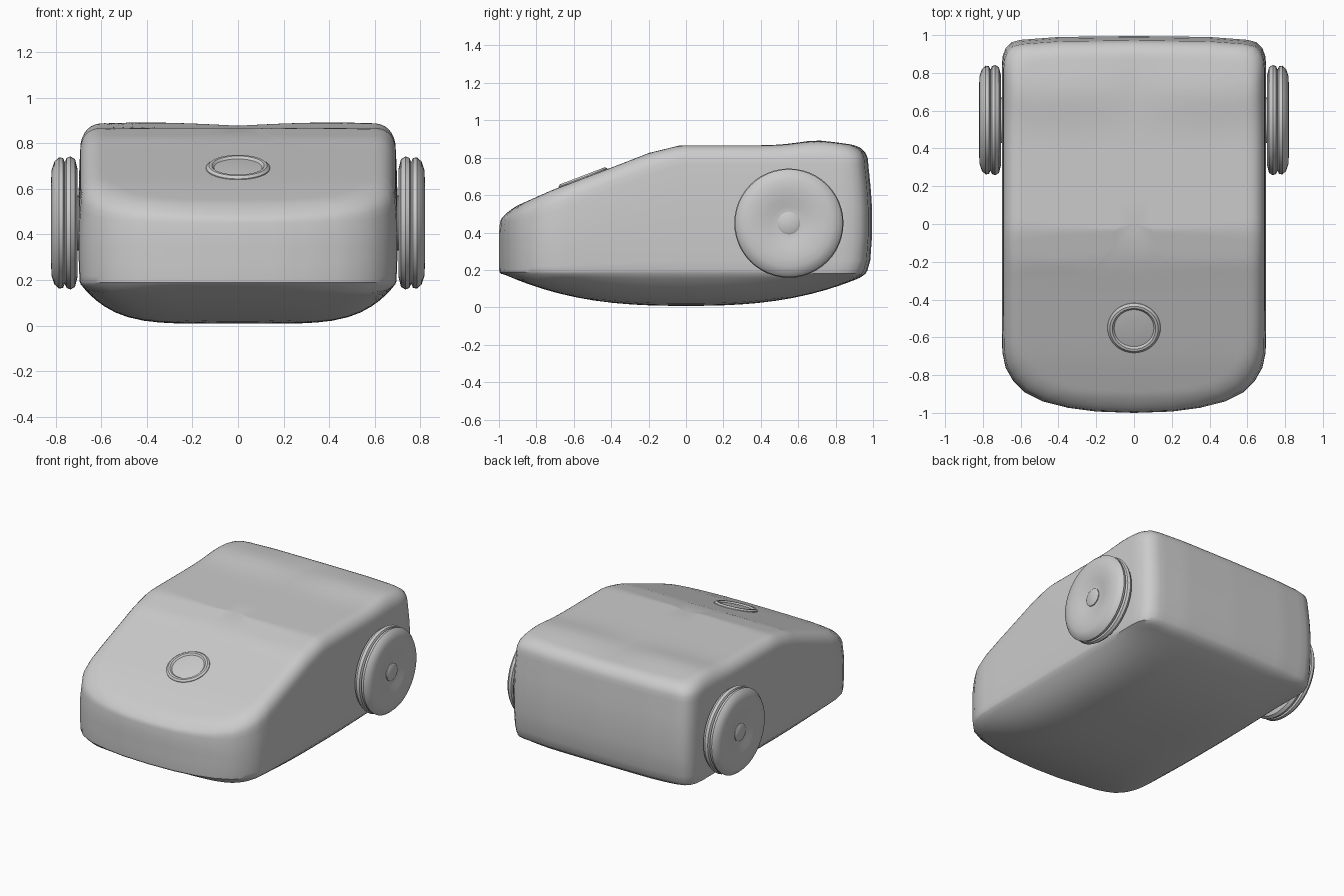
import bpy, bmesh, math
from mathutils import Matrix, Vector

if "Cube" in bpy.data.objects:
    bpy.data.objects.remove(bpy.data.objects["Cube"])


def lerp(table, v):
    if v <= table[0][0]:
        return table[0][1]
    for (a, za), (b, zb) in zip(table, table[1:]):
        if v <= b:
            return za + (zb - za) * (v - a) / (b - a)
    return table[-1][1]


def make_object(name, bm, angle=35):
    bmesh.ops.recalc_face_normals(bm, faces=bm.faces)
    mesh = bpy.data.meshes.new(name)
    bm.to_mesh(mesh)
    bm.free()
    ob = bpy.data.objects.new(name, mesh)
    bpy.context.collection.objects.link(ob)
    bpy.ops.object.select_all(action='DESELECT')
    ob.select_set(True)
    bpy.context.view_layer.objects.active = ob
    bpy.ops.object.shade_smooth_by_angle(angle=math.radians(angle))
    return ob


def loft(bm, rings, first=None, last=None):
    rows = [[bm.verts.new(p) for p in ring] for ring in rings]
    n = len(rows[0])
    for a, b in zip(rows, rows[1:]):
        for i in range(n):
            j = (i + 1) % n
            bm.faces.new((a[i], a[j], b[j], b[i]))
    for row, tip in ((rows[0], first), (rows[-1], last)):
        if tip is not None:
            c = bm.verts.new(tip)
            for i in range(n):
                bm.faces.new((row[i], row[(i + 1) % n], c))


# Side-view height curves of the crown and of the shoulder edge
TOP = [(-1, .49), (-.9, .545), (-.72, .625), (-.3, .785), (-.2, .825),
       (-.03, .866), (.4, .866), (.85, .868), (1, .86)]
SHOULDER = [(-1, .45), (-.86, .47), (-.68, .52), (-.25, .69), (-.1, .745), (-.02, .76), (1, .76)]


def crown(x, y):
    puff = .024 * math.exp(-((y - .7) / .14) ** 2) * (.4 + .6 * math.sin(min(abs(x) / .4, 2) * math.pi / 2))
    return lerp(TOP, y) + max(puff, 0)


# Plan outline: broad rounded nose, tight rear corners
half = [(0, -1), (.2, -.993), (.35, -.973), (.48, -.94), (.58, -.89), (.64, -.83),
        (.68, -.76), (.697, -.68), (.7, -.55), (.7, .84), (.695, .89), (.68, .93),
        (.65, .962), (.6, .975), (.4, .99), (0, .995)]
right = []
for (x0, y0), (x1, y1) in zip(half, half[1:]):
    k = max(1, round(math.hypot(x1 - x0, y1 - y0) / .045))
    right += [(x0 + (x1 - x0) * i / k, y0 + (y1 - y0) * i / k) for i in range(k)]
outline = right + [half[-1]] + [(-x, y) for x, y in reversed(right[1:])]


def belly(x, y):
    fx = max(0, 1 - abs(x / .69) ** 5)
    fy = max(0, 1 - abs(y / .98) ** 2.6)
    return .18 - .172 * fx * fy


rings = []
# Belly, from the middle out to the lower rim
for s in [.1, .2, .3, .4, .5, .6, .7, .78, .85, .9, .94, .97, 1]:
    ring = []
    for x, y in outline:
        px, py = x * .985 * s, y * s * (.965 if y > 0 else .99)
        ring.append((px, py, belly(px, py) if s < 1 else .18))
    rings.append(ring)
# Slightly bulging walls, rim to shoulder
for t, sx, front, rear in [(.03, .992, .998, .975), (.12, .995, 1, .99), (.35, 1, 1, 1),
                           (.6, 1, 1, 1), (.8, .997, 1, .992), (1, .99, .995, .98)]:
    ring = []
    for x, y in outline:
        py = y * (rear if y > 0 else front)
        ring.append((x * sx, py, .18 + t * (lerp(SHOULDER, py) - .18)))
    rings.append(ring)
# Rounded shoulder and crown
insets = [.003, .01, .02, .035, .05, .07, .09, .11] + [.11 + .045 * i for i in range(1, 12)]
for d in insets:
    t = min(1, d / .1)
    blend = (1 - (1 - t) ** 2.4) ** (1 / 2.4)
    ring = []
    for x, y in outline:
        px = x * .99 * (.7 - d) / .7
        # keep the rings spread evenly to the centre along the length as well
        sy = 1 - d if d <= .11 else .89 * (.7 - d) / .59
        py = y * (.98 if y > 0 else .995) * sy
        z0 = lerp(SHOULDER, py)
        ring.append((px, py, z0 + (crown(px, py) - z0) * blend))
    rings.append(ring)
bm = bmesh.new()
loft(bm, rings, (0, 0, .008), (0, 0, crown(0, 0)))
make_object("body", bm)


# Parts of revolution about a given local axis
def revolve(name, profile, matrix, steps=48, angle=35):
    bm = bmesh.new()
    rings = [[(r * math.cos(2 * math.pi * i / steps), r * math.sin(2 * math.pi * i / steps), h)
              for i in range(steps)] for h, r in profile]
    loft(bm, rings, (0, 0, profile[0][0]), (0, 0, profile[-1][0]))
    bm.transform(matrix)
    return make_object(name, bm, angle)


# Rear wheels with a groove round the tread and a dished face
tyre = [(.705, .24), (.715, .28), (.735, .292), (.752, .285), (.76, .268), (.768, .285),
        (.785, .288), (.805, .27), (.817, .235), (.82, .19), (.813, .13), (.803, .09), (.8, .065)]
hub = [(.66, .06), (.806, .06), (.812, .05)]
for side, label in ((1, "right"), (-1, "left")):
    m = Matrix.Translation((0, .55, .45)) @ Matrix.Rotation(side * math.pi / 2, 4, 'Y')
    revolve("wheel_" + label, tyre, m)
    revolve("hub_" + label, hub, m, 24)
    revolve("axle_" + label, [(.6, .12), (.71, .12)], m, 24)

# Round button with a raised ring on the sloping nose
tilt = math.atan2(.16, .42)
m = Matrix.Translation((0, -.55, lerp(TOP, -.55))) @ Matrix.Rotation(tilt, 4, 'X')
revolve("nose_button", [(-.02, .142), (.004, .14), (.014, .128), (.014, .115),
                        (.004, .105), (.006, .08), (.008, .04)], m)
